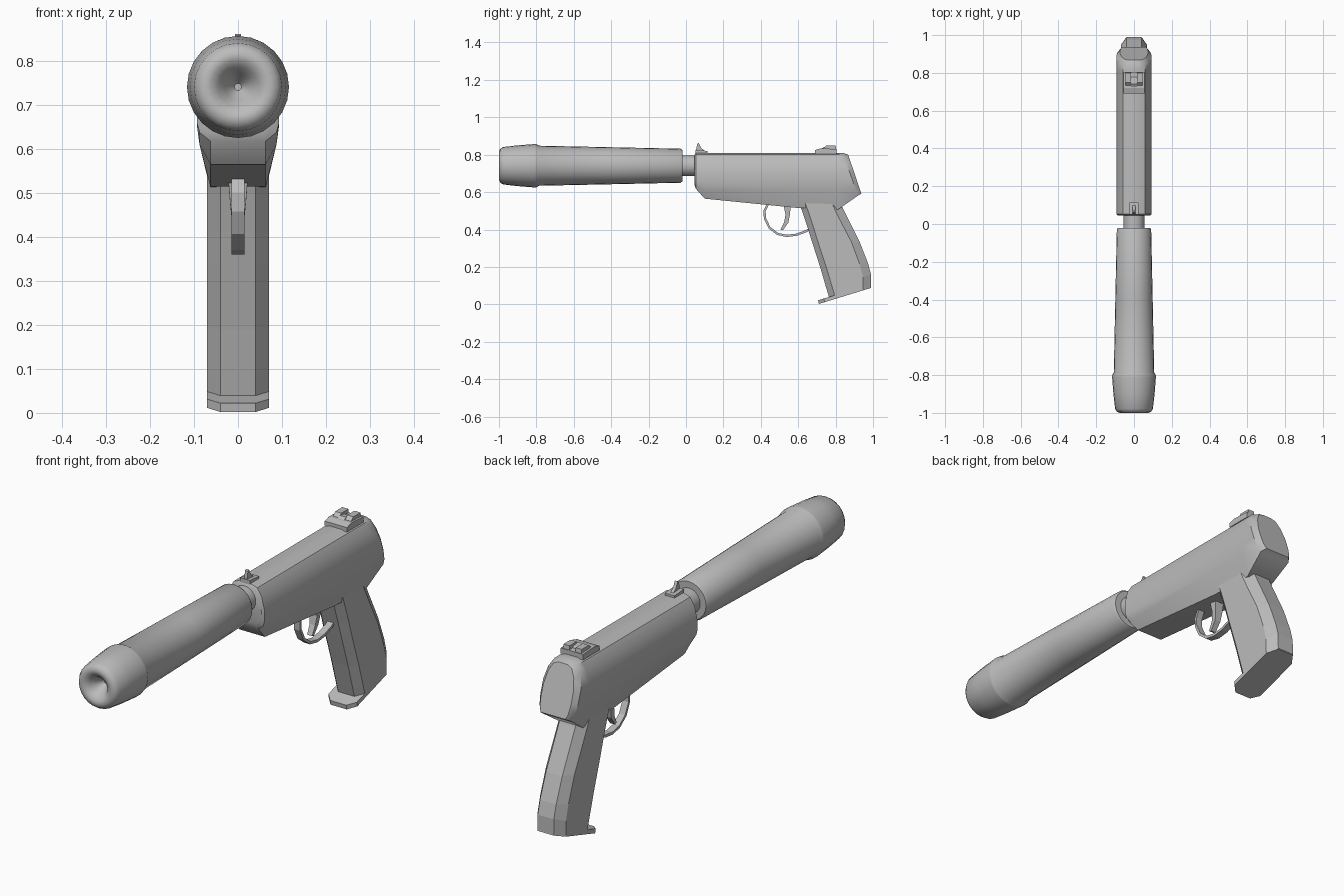
import bpy, bmesh, math
from mathutils import Vector

cube = bpy.data.objects.get("Cube")
if cube:
    bpy.data.objects.remove(cube, do_unlink=True)

grey = bpy.data.materials.new("plain grey")
grey.use_nodes = True
GREY = (0.5, 0.5, 0.5, 1)
grey.diffuse_color = GREY
grey.node_tree.nodes["Principled BSDF"].inputs["Base Color"].default_value = GREY


def finish(name, bm, smooth=None):
    """Turn a bmesh into a grey object, smoothed below the given angle."""
    bmesh.ops.recalc_face_normals(bm, faces=bm.faces)
    mesh = bpy.data.meshes.new(name)
    bm.to_mesh(mesh)
    bm.free()
    mesh.materials.append(grey)
    obj = bpy.data.objects.new(name, mesh)
    bpy.context.collection.objects.link(obj)
    if smooth:
        bpy.ops.object.select_all(action='DESELECT')
        obj.select_set(True)
        bpy.context.view_layer.objects.active = obj
        bpy.ops.object.shade_smooth_by_angle(angle=math.radians(smooth))
    return obj


def loft(name, rings, smooth=None, caps=True):
    """Skin a list of closed rings of equal length."""
    bm = bmesh.new()
    loops = [[bm.verts.new(p) for p in ring] for ring in rings]
    n = len(loops[0])
    for a, b in zip(loops, loops[1:]):
        for i in range(n):
            j = (i + 1) % n
            bm.faces.new((a[i], a[j], b[j], b[i]))
    if caps:
        bm.faces.new(loops[0])
        bm.faces.new(loops[-1])
    return finish(name, bm, smooth)


def turned(name, profile, z, sides=24, smooth=None):
    """Turn (y, radius) pairs about a lengthwise axis at height z."""
    angles = [math.tau * i / sides for i in range(sides)]
    return loft(name, [[(r * math.sin(a), y, z + r * math.cos(a)) for a in angles]
                       for y, r in profile], smooth)


def plate(name, outline, half, x=0):
    """Extrude a side outline of (y, z) points across x."""
    return loft(name, [[(x + s * half, y, z) for y, z in outline] for s in (-1, 1)])


# Silencer: recessed bore, rounded nose, collar and tapering tube
AXIS = 0.741
turned("silencer", [(-0.93, 0.008), (-0.96, 0.03), (-0.985, 0.045), (-0.998, 0.062),
                    (-1.0, 0.075), (-0.994, 0.09), (-0.978, 0.1), (-0.9, 0.109),
                    (-0.81, 0.116), (-0.8, 0.115), (-0.785, 0.107), (-0.4, 0.099),
                    (-0.03, 0.091), (-0.02, 0.085)], AXIS, smooth=40)
turned("barrel", [(-0.05, 0.056), (0.08, 0.056)], AXIS, smooth=40)

# Receiver: an arch-topped section, narrower at the belly
TOP = 0.81


def section(y, bottom, width=0.093, lean=0.0, top=TOP, belly=0.063):
    half = [(0.3 * width, top), (0.62 * width, top - 0.01), (0.86 * width, top - 0.045),
            (width, top - 0.1), (width, max(0.65, bottom + 0.04)),
            (0.94 * width, max(0.61, bottom + 0.02)), (belly, bottom)]
    points = half + [(-x, z) for x, z in reversed(half)]
    return [(x, y + lean * (top - z), z) for x, z in points]


loft("receiver", [section(0.045, 0.64, 0.085, top=0.8, belly=0.055),
                  section(0.053, 0.618), section(0.1, 0.565),
                  section(0.6, 0.515), section(0.815, 0.508),
                  section(0.84, 0.58, lean=0.34, belly=0.075),
                  section(0.867, 0.592, 0.074, lean=0.34, top=0.8, belly=0.06)], smooth=38)

# Grip: chamfered section swept along front and back edges
def grip_ring(front, back):
    f, b = Vector((0, *front)), Vector((0, *back))
    step = (b - f).normalized() * 0.032
    half = [(0.04, f), (0.07, f + step), (0.07, b - step * 1.4), (0.04, b)]
    return [(x, p.y, p.z) for x, p in half] + [(-x, p.y, p.z) for x, p in reversed(half)]


loft("grip", [grip_ring(f, b) for f, b in (
    ((0.60, 0.555), (0.82, 0.555)), ((0.62, 0.50), (0.84, 0.51)),
    ((0.65, 0.41), (0.885, 0.42)), ((0.672, 0.34), (0.93, 0.33)),
    ((0.72, 0.19), (0.973, 0.22)), ((0.752, 0.08), (0.989, 0.16)),
    ((0.767, 0.03), (0.99, 0.092)))])
loft("magazine_base", [grip_ring(f, b) for f, b in (
    ((0.707, 0.022), (0.985, 0.106)), ((0.71, 0.002), (0.99, 0.088)))])

# Trigger guard: a flat strip following a bow
bow = [Vector((0, y, z)) for y, z in (
    (0.44, 0.54), (0.42, 0.5), (0.422, 0.46), (0.446, 0.41), (0.49, 0.376),
    (0.54, 0.366), (0.59, 0.372), (0.64, 0.39), (0.67, 0.408))]
strip = []
for i, p in enumerate(bow):
    along = (bow[min(i + 1, len(bow) - 1)] - bow[max(i - 1, 0)]).normalized()
    side = Vector((0, -along.z, along.y)) * 0.006
    strip.append([(sx * 0.015, q.y, q.z) for sx, q in
                  ((-1, p - side), (1, p - side), (1, p + side), (-1, p + side))])
loft("trigger_guard", strip)

# Trigger: curved and tapering
loft("trigger", [[(-w, f, z), (w, f, z), (w, b, z - 0.004), (-w, b, z - 0.004)]
                 for f, b, z, w in ((0.522, 0.56, 0.53, 0.022), (0.532, 0.555, 0.48, 0.018),
                                    (0.525, 0.547, 0.44, 0.014), (0.505, 0.518, 0.4, 0.012))])

# Front sight: small base with a swept post
plate("front_sight_base", [(0.05, 0.8), (0.05, 0.825), (0.115, 0.82), (0.115, 0.8)], 0.024)
plate("front_sight_post", [(0.053, 0.82), (0.06, 0.858), (0.068, 0.862),
                           (0.08, 0.838), (0.1, 0.82)], 0.007)

# Rear sight: base, two ears around the notch, and a low centre blade
plate("rear_sight_base", [(0.69, 0.805), (0.69, 0.825), (0.72, 0.834),
                          (0.805, 0.83), (0.805, 0.805)], 0.055)
for name, s in (("rear_sight_ear_left", 1), ("rear_sight_ear_right", -1)):
    plate(name, [(0.73, 0.83), (0.75, 0.848), (0.8, 0.848), (0.803, 0.828)], 0.015, s * 0.03)
plate("rear_sight_blade", [(0.72, 0.83), (0.74, 0.842), (0.77, 0.838), (0.785, 0.825)], 0.016)
